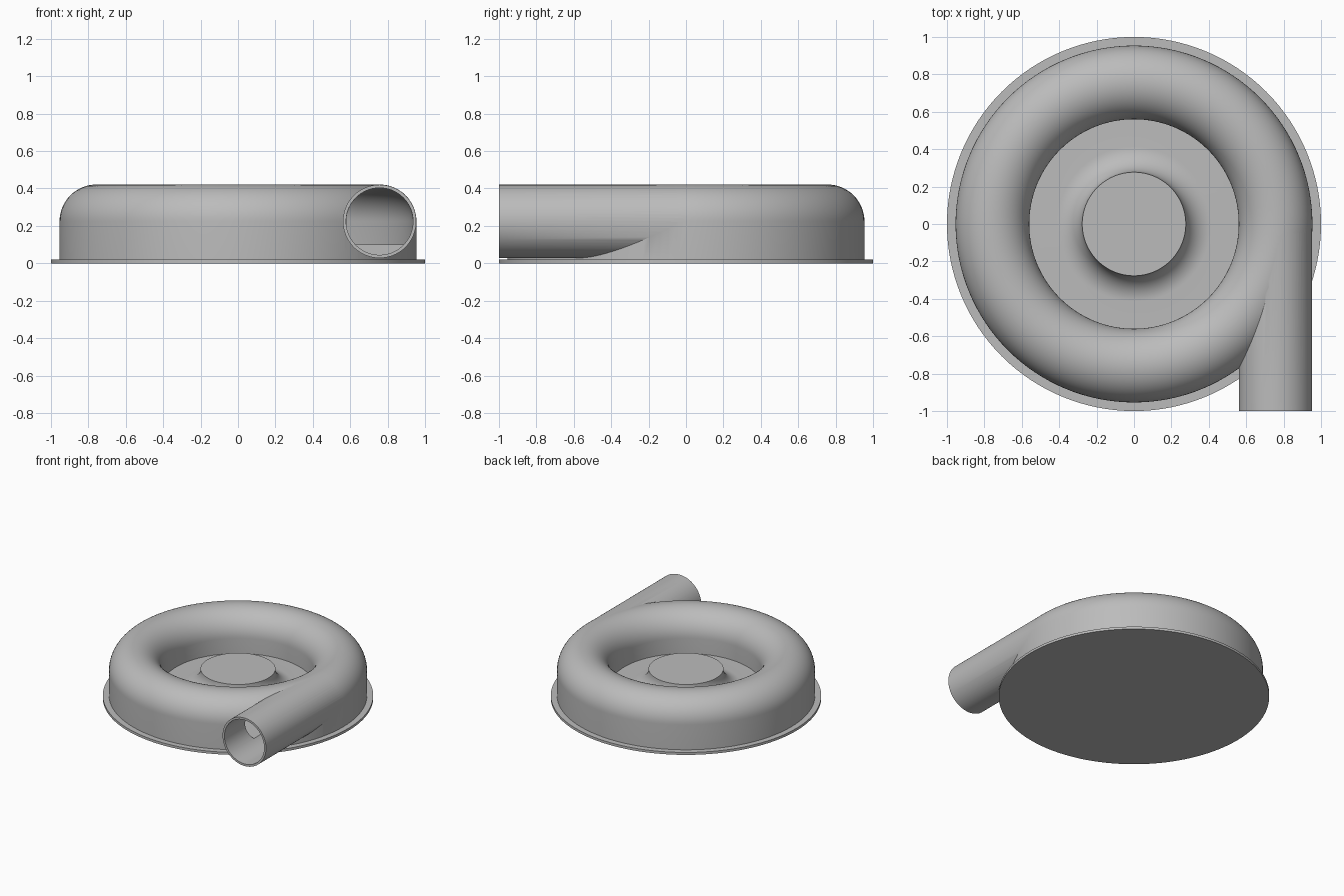
import bpy, bmesh, math
from mathutils import Matrix

if "Cube" in bpy.data.objects:
    bpy.data.objects.remove(bpy.data.objects["Cube"])

# Single plain metal colour
metal = bpy.data.materials.new("plain grey metal")
metal.use_nodes = True
grey = (0.5, 0.5, 0.5, 1)
metal.diffuse_color = grey
metal.node_tree.nodes["Principled BSDF"].inputs["Base Color"].default_value = grey

RING, TUBE, MID = 0.757, 0.197, 0.224   # volute ring radius, tube radius, centre height
FLOOR, HUB_R, HUB_TOP = 0.1, 0.277, 0.237


def arc(cx, cz, r, a0, a1, n):
    angles = [math.radians(a0 + (a1 - a0) * i / n) for i in range(n + 1)]
    return [(cx + r * math.cos(a), cz + r * math.sin(a)) for a in angles]


def finish(name, bm):
    bmesh.ops.recalc_face_normals(bm, faces=bm.faces)
    mesh = bpy.data.meshes.new(name)
    bm.to_mesh(mesh)
    bm.free()
    mesh.materials.append(metal)
    obj = bpy.data.objects.new(name, mesh)
    bpy.context.collection.objects.link(obj)
    return obj


def revolve(name, profile, closed=False, steps=128):
    bm = bmesh.new()
    verts = [bm.verts.new((r, 0, z)) for r, z in profile]
    pairs = list(zip(verts, verts[1:]))
    if closed:
        pairs.append((verts[-1], verts[0]))
    edges = [bm.edges.new(p) for p in pairs]
    bmesh.ops.spin(bm, geom=verts + edges, cent=(0, 0, 0), axis=(0, 0, 1),
                   angle=math.tau, steps=steps)
    bmesh.ops.remove_doubles(bm, verts=bm.verts, dist=1e-5)
    return finish(name, bm)


def rod(name, radius, y0, y1):
    bm = bmesh.new()
    place = (Matrix.Translation((RING, (y0 + y1) / 2, MID))
             @ Matrix.Rotation(math.pi / 2, 4, "X"))
    bmesh.ops.create_cone(bm, cap_ends=True, segments=72, radius1=radius,
                          radius2=radius, depth=y1 - y0, matrix=place)
    return finish(name, bm)


def combine(target, tool, operation):
    mod = target.modifiers.new(tool.name, "BOOLEAN")
    mod.object, mod.operation, mod.solver = tool, operation, "EXACT"
    bpy.context.view_layer.objects.active = target
    bpy.ops.object.modifier_apply(modifier=mod.name)
    bpy.data.objects.remove(tool)


def smooth(obj):
    bpy.ops.object.select_all(action="DESELECT")
    obj.select_set(True)
    bpy.context.view_layer.objects.active = obj
    bpy.ops.object.shade_smooth_by_angle(angle=math.radians(30))


# Thin base flange
flange = revolve("base_flange", [(0, 0), (1, 0), (1, 0.02), (0, 0.02)])

# Casing: straight outer wall, rounded ring, sunken floor and flared hub
fillet = HUB_TOP - FLOOR
casing = revolve("volute_casing",
                 [(0, 0.01), (RING + TUBE, 0.01)]
                 + arc(RING, MID, TUBE, 0, 180, 32)
                 + [(RING - TUBE, FLOOR)]
                 + arc(HUB_R + fillet, HUB_TOP, fillet, 270, 180, 14)
                 + [(0, HUB_TOP)])

# Tangential outlet pipe joined to the casing
combine(casing, rod("outlet_pipe", TUBE - 0.001, -1, 0.01), "UNION")

# Hollow flow channel and outlet bore
wall = TUBE - 0.019
channel = revolve("flow_channel",
                  arc(RING, MID, wall, 0, 180, 32)
                  + [(RING - wall, FLOOR), (RING + wall, FLOOR)], closed=True)
combine(casing, channel, "DIFFERENCE")
combine(casing, rod("outlet_bore", wall + 0.001, -1.1, 0), "DIFFERENCE")

for part in (flange, casing):
    smooth(part)
